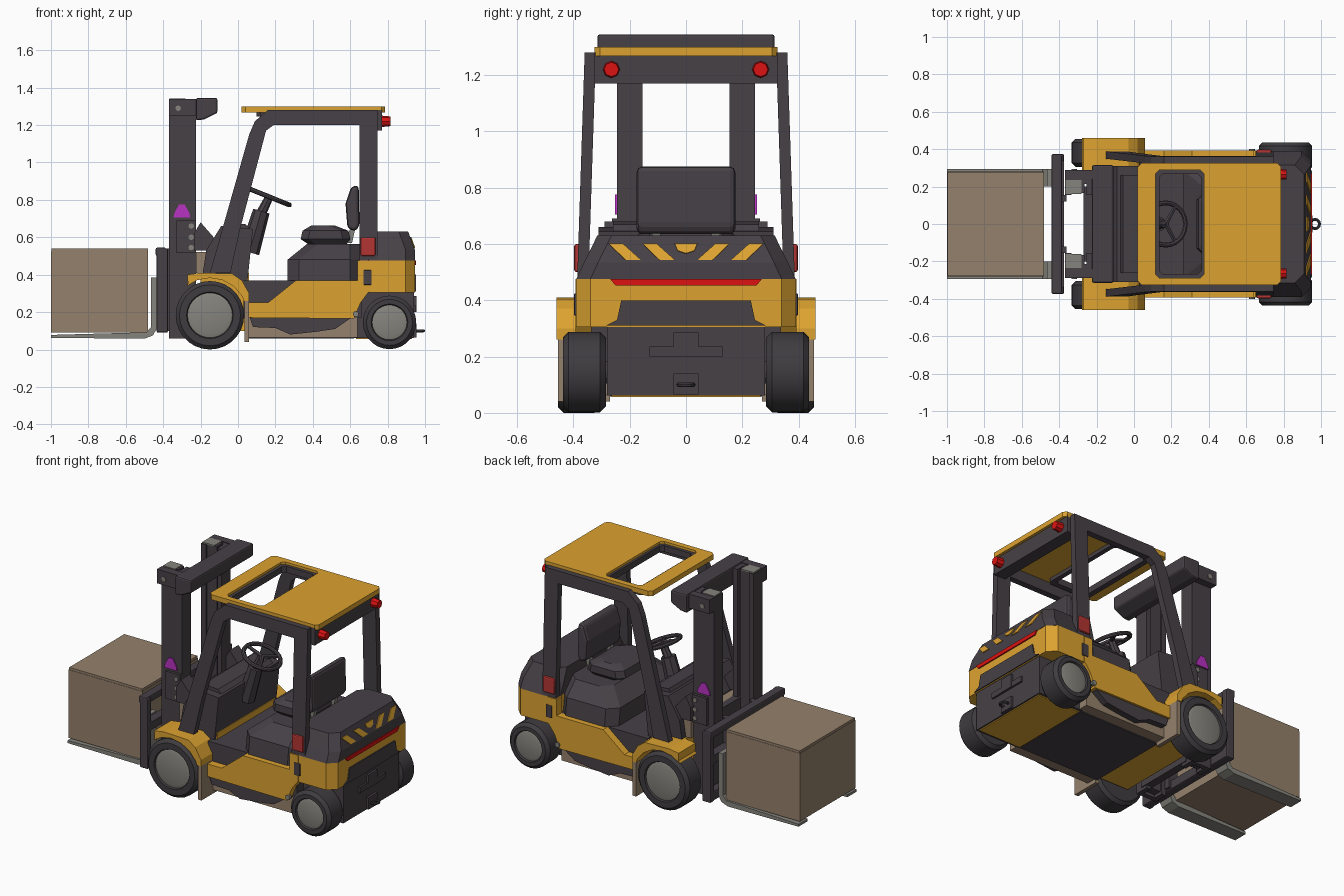
import bpy, bmesh, math
from mathutils import Vector, Matrix

if "Cube" in bpy.data.objects:
    bpy.data.objects.remove(bpy.data.objects["Cube"])

def material(name, r, g, b):
    m = bpy.data.materials.new(name)
    m.diffuse_color = (r, g, b, 1)
    m.use_nodes = True
    m.node_tree.nodes["Principled BSDF"].inputs["Base Color"].default_value = m.diffuse_color
    return m

DARK = material("charcoal", 0.062, 0.052, 0.061)
TYRE = material("tyre_black", 0.050, 0.045, 0.050)
YELLOW = material("machine_yellow", 0.72, 0.365, 0.030)
BEIGE = material("cardboard_beige", 0.30, 0.22, 0.15)
GREY = material("steel_grey", 0.235, 0.230, 0.205)
RED = material("lamp_red", 0.72, 0.006, 0.006)
LENS = material("side_lamp_red", 0.45, 0.035, 0.032)
PURPLE = material("marker_purple", 0.48, 0.032, 0.54)

def finish(name, bm, mat, bevel=0, smooth=False):
    bmesh.ops.recalc_face_normals(bm, faces=bm.faces)
    me = bpy.data.meshes.new(name)
    bm.to_mesh(me)
    bm.free()
    me.materials.append(mat)
    ob = bpy.data.objects.new(name, me)
    bpy.context.collection.objects.link(ob)
    if bevel:
        mod = ob.modifiers.new("bevel", 'BEVEL')
        mod.width, mod.segments = bevel, 2
    if smooth:
        bpy.context.view_layer.objects.active = ob
        ob.select_set(True)
        bpy.ops.object.shade_smooth_by_angle(angle=math.radians(35))
        ob.select_set(False)
    return ob

def slab(name, pts, vec, mat, bevel=0, lean=0):
    """Flat polygon pushed along vec; lean spreads it outward below the roof."""
    bm = bmesh.new()
    a = [bm.verts.new(p) for p in pts]
    b = [bm.verts.new(Vector(p) + Vector(vec)) for p in pts]
    bm.faces.new(a)
    bm.faces.new(b)
    for i in range(len(a)):
        j = (i + 1) % len(a)
        bm.faces.new((a[i], a[j], b[j], b[i]))
    for v in bm.verts:
        v.co.y += lean * (1.28 - v.co.z)
    return finish(name, bm, mat, bevel)

def prism(name, prof, y0, y1, mat, bevel=0, lean=0):
    return slab(name, [(x, y0, z) for x, z in prof], (0, y1 - y0, 0), mat, bevel, lean)

def pair(name, prof, y0, y1, mat, bevel=0, lean=0):
    for s, side in ((-1, "near"), (1, "far")):
        prism(f"{name}_{side}", prof, s * y0, s * y1, mat, bevel, s * lean)

def rect(x0, x1, z0, z1):
    return [(x0, z0), (x1, z0), (x1, z1), (x0, z1)]

def box(name, x0, x1, h, z0, z1, mat, bevel=0):
    return prism(name, rect(x0, x1, z0, z1), -h, h, mat, bevel)

def octagon(x0, x1, h, c):
    return [(x0 + c, -h), (x1 - c, -h), (x1, -h + c), (x1, h - c),
            (x1 - c, h), (x0 + c, h), (x0, h - c), (x0, -h + c)]

def loft(name, rings, c, mat):
    """Stack of chamfered rectangles: (z, x0, x1, half width)."""
    bm = bmesh.new()
    rows = [[bm.verts.new((x, y, z)) for x, y in octagon(x0, x1, h, c)] for z, x0, x1, h in rings]
    bm.faces.new(rows[0])
    bm.faces.new(rows[-1])
    for a, b in zip(rows, rows[1:]):
        for i in range(8):
            bm.faces.new((a[i], a[i - 1], b[i - 1], b[i]))
    return finish(name, bm, mat)

def frame(name, outer, inner, c, z0, z1, mat):
    """Flat plate with a chamfered window."""
    bm = bmesh.new()
    loops = [[bm.verts.new((x, y, z)) for x, y in octagon(*r, c)]
             for r, z in ((outer, z0), (outer, z1), (inner, z1), (inner, z0))]
    for k in range(4):
        a, b = loops[k], loops[(k + 1) % 4]
        for i in range(8):
            bm.faces.new((a[i], a[i - 1], b[i - 1], b[i]))
    return finish(name, bm, mat)

def lathe(name, prof, centre, mat, s=1, n=28):
    """Profile (radius, y) spun round the y axis."""
    bm = bmesh.new()
    rows = [[bm.verts.new((centre[0] + r * math.cos(t), s * y, centre[1] + r * math.sin(t)))
             for t in (2 * math.pi * i / n for i in range(n))] for r, y in prof]
    bm.faces.new(rows[0])
    bm.faces.new(rows[-1])
    for a, b in zip(rows, rows[1:]):
        for i in range(n):
            bm.faces.new((a[i], a[i - 1], b[i - 1], b[i]))
    return finish(name, bm, mat, smooth=True)

def rod(name, p, q, r0, r1, mat, n=12):
    p, q = Vector(p), Vector(q)
    d = q - p
    bm = bmesh.new()
    m = Matrix.Translation((p + q) / 2) @ d.to_track_quat('Z', 'Y').to_matrix().to_4x4()
    bmesh.ops.create_cone(bm, cap_ends=True, segments=n, radius1=r0, radius2=r1, depth=d.length, matrix=m)
    return finish(name, bm, mat)

def torus(name, centre, major, minor, tilt, mat, n=24):
    bpy.ops.mesh.primitive_torus_add(major_radius=major, minor_radius=minor, major_segments=n,
                                     minor_segments=8, location=centre, rotation=(0, tilt, 0))
    ob = bpy.context.object
    ob.name = name
    ob.data.materials.append(mat)
    ob.select_set(False)

# Wheels
for s, side in ((-1, "near"), (1, "far")):
    for name, c, r, y0, y1, rim in (("front", (-0.15, 0.183), 0.183, 0.305, 0.455, 0.12),
                                    ("rear", (0.81, 0.145), 0.143, 0.285, 0.437, 0.093)):
        lathe(f"{name}_tyre_{side}", [(rim, y0), (r - 0.02, y0), (r, y0 + 0.02), (r, y1 - 0.02),
              (r - 0.02, y1), (rim + 0.005, y1), (rim, y1 - 0.012)], c, TYRE, s)
        lathe(f"{name}_rim_{side}", [(rim, y0 + 0.03), (rim, y1 - 0.01), (rim - 0.02, y1 - 0.004)], c, GREY, s)
    rod(f"chassis_bolt_{side}", (0.63, s * 0.38, 0.19), (0.63, s * 0.402, 0.19), 0.016, 0.016, GREY, 8)
    rod(f"tail_lamp_{side}", (0.74, s * 0.265, 1.22), (0.815, s * 0.265, 1.22), 0.033, 0.026, RED, 8)
rod("front_axle", (-0.15, -0.32, 0.183), (-0.15, 0.32, 0.183), 0.06, 0.06, DARK)
rod("rear_axle", (0.81, -0.3, 0.145), (0.81, 0.3, 0.145), 0.04, 0.04, DARK)

# Front fenders and mud flaps
arc = [(-0.15 + 0.2 * math.cos(math.radians(a)), 0.183 + 0.2 * math.sin(math.radians(a)))
       for a in range(30, 131, 20)]
pair("fender", [(-0.27, 0.40), (-0.20, 0.41), (-0.03, 0.405), (0.02, 0.37), (0.06, 0.30), (0.06, 0.26),
     (0.03, 0.26)] + arc + [(-0.268, 0.35)], 0.29, 0.46, YELLOW)
pair("mud_flap", rect(0.035, 0.06, 0.04, 0.26), 0.27, 0.455, BEIGE)

# Chassis
box("front_body", -0.20, 0.06, 0.295, 0.10, 0.41, YELLOW)
box("front_apron", -0.225, -0.13, 0.27, 0.41, 0.52, BEIGE)
box("belly", 0.05, 0.64, 0.34, 0.065, 0.18, BEIGE)
box("belly_plate", 0.05, 0.62, 0.27, 0.058, 0.066, DARK)
box("floor", 0.03, 0.66, 0.345, 0.17, 0.37, DARK)
pair("side_sill", [(0.06, 0.18), (0.08, 0.12), (0.2, 0.115), (0.28, 0.08), (0.42, 0.095), (0.52, 0.11),
     (0.62, 0.18)], 0.33, 0.38, DARK)
pair("side_panel", [(0.05, 0.17), (0.62, 0.165), (0.655, 0.25), (0.70, 0.31), (0.70, 0.475), (0.64, 0.475),
     (0.64, 0.37), (0.31, 0.37), (0.16, 0.25), (0.05, 0.25)], 0.335, 0.393, YELLOW)

# Counterweight
loft("rear_body", [(0.305, 0.65, 0.945, 0.39), (0.475, 0.65, 0.945, 0.39)], 0.05, YELLOW)
loft("counterweight", [(0.475, 0.65, 0.947, 0.39), (0.535, 0.65, 0.945, 0.362), (0.63, 0.655, 0.91, 0.315)],
     0.05, DARK)
box("rear_chassis", 0.62, 0.94, 0.28, 0.062, 0.31, DARK)
box("rear_underplate", 0.63, 0.93, 0.265, 0.056, 0.064, YELLOW)
slab("rear_recess", [(0.94, -0.285, 0.31), (0.94, 0.285, 0.31), (0.94, 0.245, 0.33), (0.94, 0.23, 0.40),
     (0.94, -0.23, 0.40), (0.94, -0.245, 0.33)], (0.012, 0, 0), DARK)
slab("rear_red_strip", [(0.94, -0.25, 0.452), (0.94, 0.25, 0.452), (0.94, 0.27, 0.476), (0.94, -0.27, 0.476)],
     (0.013, 0, 0), RED)
face_x = lambda z: 0.945 - 0.368 * (z - 0.535)
for s in (-1, 1):
    for i, y in enumerate((0.275, 0.155)):
        quad = [(y, 0.6), (y - 0.05, 0.6), (y - 0.115, 0.542), (y - 0.06, 0.542)]
        slab(f"hazard_stripe_{i}_{'near' if s < 0 else 'far'}",
             [(face_x(z) - 0.002, s * u, z) for u, z in quad], (0.007, 0, 0.002), YELLOW)
mid = [(-0.04, 0.6), (0.04, 0.6), (0.03, 0.575), (0, 0.565), (-0.03, 0.575)]
slab("hazard_stripe_middle", [(face_x(z) - 0.002, y, z) for y, z in mid], (0.007, 0, 0.002), YELLOW)
box("tow_bracket", 0.93, 0.952, 0.13, 0.20, 0.235, DARK)
box("tow_block", 0.93, 0.955, 0.045, 0.2, 0.285, DARK)
box("tow_mount", 0.93, 0.955, 0.045, 0.065, 0.14, DARK)
torus("tow_ring", (0.967, 0, 0.10), 0.025, 0.008, 0, DARK, 12)
pair("side_lamp", rect(0.655, 0.735, 0.50, 0.60), 0.375, 0.397, LENS, 0.008, 0)
pair("fuel_cap", rect(0.67, 0.715, 0.345, 0.425), 0.38, 0.398, DARK, 0.006)

# Hood and seat
loft("engine_hood", [(0.36, 0.265, 0.66, 0.36), (0.48, 0.265, 0.66, 0.345), (0.565, 0.37, 0.66, 0.26)], 0.06, DARK)
loft("seat_cushion", [(0.56, 0.38, 0.58, 0.14), (0.59, 0.335, 0.60, 0.17), (0.635, 0.345, 0.59, 0.17),
     (0.662, 0.39, 0.52, 0.14)], 0.04, DARK)
prism("seat_back", [(0.585, 0.65), (0.575, 0.78), (0.605, 0.87), (0.645, 0.878), (0.65, 0.66), (0.625, 0.63)],
      -0.175, 0.175, DARK, 0.018)
pair("seat_bracket", [(0.57, 0.57), (0.61, 0.57), (0.63, 0.66), (0.605, 0.66)], 0.09, 0.12, GREY)

# Dashboard and steering
prism("dashboard", [(-0.19, 0.40), (-0.17, 0.53), (-0.09, 0.66), (0.08, 0.645), (0.05, 0.36)], -0.31, 0.31, DARK)
prism("dashboard_top", [(-0.08, 0.64), (-0.06, 0.68), (0.04, 0.67), (0.07, 0.64)], -0.26, 0.26, DARK)
rod("steering_column", (0.06, 0, 0.52), (0.125, 0, 0.74), 0.055, 0.045, DARK, 8)
rod("steering_shaft", (0.12, 0, 0.72), (0.167, 0, 0.815), 0.028, 0.022, DARK, 8)
C, tilt = Vector((0.17, 0, 0.815)), math.radians(22)
torus("steering_wheel", C, 0.113, 0.013, tilt, DARK)
for i in range(3):
    a = math.pi + i * 2 * math.pi / 3
    d = Matrix.Rotation(tilt, 3, 'Y') @ Vector((math.cos(a), math.sin(a), 0))
    rod(f"steering_spoke_{i}", C, C + d * 0.11, 0.014, 0.01, DARK, 6)

# Overhead guard
pair("guard_side", [(-0.15, 0.41), (0.06, 1.15), (0.09, 1.22), (0.16, 1.28), (0.745, 1.28), (0.745, 0.475),
     (0.65, 0.475), (0.65, 1.2), (0.19, 1.2), (0.15, 1.17), (0.01, 0.64), (-0.04, 0.41)], 0.32, 0.36, DARK, 0, 0.033)
box("guard_rear_beam", 0.69, 0.77, 0.325, 1.17, 1.28, DARK)
frame("roof_plate", (0.02, 0.787, 0.325), (0.115, 0.375, 0.288), 0.02, 1.268, 1.30, YELLOW)
frame("roof_window_rim", (0.10, 0.39, 0.30), (0.135, 0.36, 0.268), 0.02, 1.245, 1.285, DARK)

# Mast
pair("mast_web", rect(-0.37, -0.225, 0.06, 1.335), 0.215, 0.245, DARK)
pair("mast_front_flange", rect(-0.37, -0.335, 0.06, 1.335), 0.155, 0.22, DARK)
pair("mast_rear_flange", rect(-0.255, -0.225, 0.06, 1.335), 0.155, 0.22, DARK)
pair("mast_inner_rail", rect(-0.345, -0.265, 0.08, 1.34), 0.165, 0.225, DARK)
pair("mast_cap", rect(-0.365, -0.28, 1.335, 1.343), 0.16, 0.235, GREY)
pair("mast_top_arm", rect(-0.37, -0.20, 1.25, 1.34), 0.24, 0.29, DARK)
prism("mast_crossbar", [(-0.225, 1.345), (-0.225, 1.225), (-0.18, 1.23), (-0.11, 1.265), (-0.11, 1.345)],
      -0.315, 0.315, DARK, 0.01)
box("mast_lower_beam", -0.27, -0.22, 0.2, 0.08, 0.20, DARK)
box("mast_middle_beam", -0.27, -0.22, 0.2, 0.42, 0.52, DARK)
pair("mast_bracket", rect(-0.33, -0.225, 0.515, 0.69), 0.24, 0.262, DARK)
pair("tilt_mount", [(-0.235, 0.53), (-0.235, 0.62), (-0.20, 0.68), (-0.13, 0.60), (-0.13, 0.53)], 0.2, 0.29, DARK)
pair("mast_marker", [(-0.345, 0.705), (-0.255, 0.705), (-0.26, 0.73), (-0.285, 0.775), (-0.315, 0.775),
     (-0.34, 0.73)], 0.24, 0.252, PURPLE)
for s in (-1, 1):
    for i, (x, z) in enumerate(((-0.25, 0.545), (-0.25, 0.60), (-0.25, 0.66), (-0.32, 1.29))):
        y = 0.285 if z > 1 else 0.26
        rod(f"mast_bolt_{i}_{'near' if s < 0 else 'far'}", (x, s * y, z), (x, s * (y + 0.01), z), 0.015, 0.015, GREY, 8)

# Carriage and forks
box("carriage_top_bar", -0.44, -0.385, 0.375, 0.50, 0.545, DARK, 0.008)
box("carriage_bottom_bar", -0.43, -0.375, 0.375, 0.09, 0.15, DARK, 0.008)
box("carriage_middle_bar", -0.43, -0.375, 0.34, 0.33, 0.38, DARK)
pair("carriage_post", rect(-0.435, -0.375, 0.09, 0.54), 0.335, 0.375, DARK, 0.008)
pair("carriage_inner_post", rect(-0.425, -0.36, 0.10, 0.54), 0.12, 0.155, DARK)
pair("fork", [(-1.0, 0.062), (-0.50, 0.058), (-0.455, 0.075), (-0.435, 0.11), (-0.435, 0.385), (-0.465, 0.385),
     (-0.465, 0.12), (-0.49, 0.092), (-1.0, 0.078)], 0.20, 0.293, GREY)

# Carried crate
box("crate", -1.0, -0.48, 0.28, 0.09, 0.525, BEIGE)
box("crate_lid", -0.998, -0.482, 0.278, 0.525, 0.54, BEIGE)
